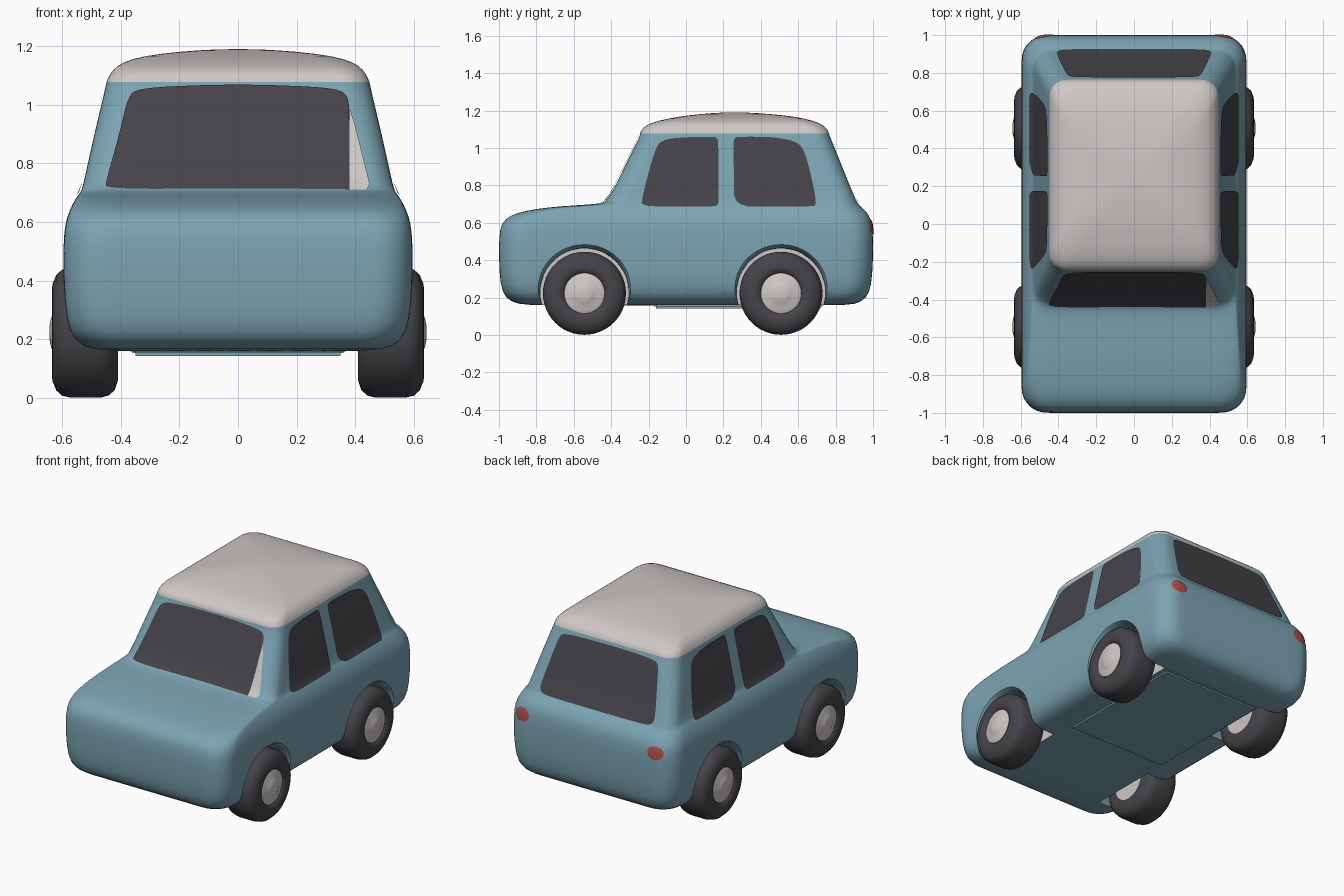
import bpy, bmesh, math
from mathutils import Vector
from mathutils.bvhtree import BVHTree

if "Cube" in bpy.data.objects:
    bpy.data.objects.remove(bpy.data.objects["Cube"])


def material(name, rgb):
    m = bpy.data.materials.new(name)
    m.diffuse_color = (*rgb, 1)
    m.use_nodes = True
    m.node_tree.nodes["Principled BSDF"].inputs["Base Color"].default_value = m.diffuse_color
    return m


BLUE = material("blue paint", (0.20, 0.37, 0.45))
WHITE = material("warm white", (0.62, 0.575, 0.56))
DARK = material("dark grey", (0.06, 0.057, 0.065))
RED = material("lamp red", (0.42, 0.075, 0.065))


def make_object(name, bm, mats, angle=40, recalc=True):
    if recalc:
        bmesh.ops.recalc_face_normals(bm, faces=bm.faces[:])
    me = bpy.data.meshes.new(name)
    bm.to_mesh(me)
    bm.free()
    for m in mats:
        me.materials.append(m)
    smooth(me, angle)
    ob = bpy.data.objects.new(name, me)
    bpy.context.collection.objects.link(ob)
    return ob


def smooth(me, angle):
    for p in me.polygons:
        p.use_smooth = True
    me.set_sharp_from_angle(angle=math.radians(angle))


def skin(bm, rings, mat=lambda i: 0):
    """Bridge equal-length closed rings of vertices."""
    for i, (a, b) in enumerate(zip(rings, rings[1:])):
        n = len(a)
        for k in range(n):
            f = bm.faces.new((a[k], a[(k + 1) % n], b[(k + 1) % n], b[k]))
            f.material_index = mat(i)


def lathe(bm, profile, cy, cz, side, mat=lambda i: 0, n=48, caps=(0, 0)):
    """Turn (x, radius) points about a sideways axle."""
    rings = [[bm.verts.new((side * x, cy + r * math.cos(2 * math.pi * k / n),
                            cz + r * math.sin(2 * math.pi * k / n))) for k in range(n)]
             for x, r in profile]
    skin(bm, rings, mat)
    for ring, c in zip((rings[0], rings[-1]), caps):
        bm.faces.new(ring).material_index = c


def rounded_rect(hw, yf, yb, r):
    pts = []
    r = min(r, hw * 0.6, (yb - yf) * 0.3)
    corners = [(hw - r, yb - r, 0), (-hw + r, yb - r, 90),
               (-hw + r, yf + r, 180), (hw - r, yf + r, 270)]
    for cx, cy, a0 in corners:
        for k in range(7):
            a = math.radians(a0 + 15 * k)
            pts.append(Vector((cx + r * math.cos(a), cy + r * math.sin(a))))
    out = []
    for i, p in enumerate(pts):
        out.append(p)
        if i % 7 == 6:                     # divide the straight stretch
            q = pts[(i + 1) % len(pts)]
            out += [p.lerp(q, t) for t in (0.05, 0.15, 0.35, 0.5, 0.65, 0.85, 0.95)]
    return out


# Body: stacked sections (height, half width, front y, back y, corner radius)
SECTIONS = [
    (.158, .40, -.80, .82, .12), (.163, .50, -.90, .91, .12), (.195, .56, -.965, .965, .13),
    (.26, .587, -.993, .992, .13), (.40, .596, -1.0, 1.0, .13), (.53, .596, -1.0, 1.0, .13),
    (.60, .589, -.987, .994, .13), (.64, .574, -.94, .978, .13), (.665, .562, -.86, .958, .13),
    (.684, .551, -.73, .937, .12), (.694, .543, -.58, .926, .11), (.702, .537, -.45, .918, .10),
    (.718, .53, -.422, .91, .09), (.80, .512, -.376, .875, .09), (.90, .490, -.328, .835, .09),
    (1.0, .466, -.277, .795, .09), (1.06, .452, -.248, .77, .09), (1.075, .45, -.246, .765, .09),
    (1.105, .438, -.238, .755, .09), (1.135, .412, -.19, .715, .09), (1.157, .365, -.10, .64, .09),
    (1.175, .27, .01, .53, .09), (1.187, .13, .14, .38, .06), (1.19, .04, .22, .30, .02)]
ROOF_START = 17
bm = bmesh.new()
rings = [[bm.verts.new((p.x, p.y, z)) for p in rounded_rect(hw, yf, yb, r)]
         for z, hw, yf, yb, r in SECTIONS]
skin(bm, rings, lambda i: 1 if i >= ROOF_START else 0)
bm.faces.new(rings[0])
bm.faces.new(rings[-1]).material_index = 1
body = make_object("body", bm, (BLUE, WHITE, DARK))
body.modifiers.new("round", 'SUBSURF').levels = 1

# Wheel arches cut with flared cylinders
AXLES = (-.543, .508)
HUB_Z = .223
bm = bmesh.new()
for cy in AXLES:
    for s in (-1, 1):
        lathe(bm, [(.37, .236), (.54, .238), (.585, .25), (.61, .266), (.8, .30)],
              cy, HUB_Z + .004, s, caps=(1, 0))
cutter = make_object("arch_cutter", bm, (BLUE, WHITE, DARK))
cutter.hide_render = True
cut = body.modifiers.new("arches", 'BOOLEAN')
cut.operation = 'DIFFERENCE'
cut.solver = 'EXACT'
cut.object = cutter
deps = bpy.context.evaluated_depsgraph_get()
mesh = bpy.data.meshes.new_from_object(body.evaluated_get(deps))
body.modifiers.clear()
body.data = mesh
smooth(mesh, 40)
bpy.data.objects.remove(cutter)

# Surface lookup used to lay thin plates on the body
bm = bmesh.new()
bm.from_mesh(mesh)
surface = BVHTree.FromBMesh(bm)
bm.free()


def chaikin(pts, times):
    for _ in range(times):
        nxt = []
        for p, q in zip(pts, pts[1:] + pts[:1]):
            nxt += [p.lerp(q, .25), p.lerp(q, .75)]
        pts = nxt
    return pts


def plate(name, outline, direction, mat, rounds=2):
    """Lay an outline (seen along direction) onto the body as a thin skin."""
    d = Vector(direction)
    pts = []
    raw = chaikin([Vector(p) for p in outline], rounds)
    for p, q in zip(raw, raw[1:] + raw[:1]):
        n = max(1, int((q - p).length / .03))
        pts += [p.lerp(q, k / n) for k in range(n)]
    c = sum(pts, Vector((0, 0))) / len(pts)
    bm = bmesh.new()

    def drop(p):
        o = Vector((0, p.x, p.y)) if d.x else Vector((p.x, 0, p.y))
        o -= d * 3
        hit = surface.ray_cast(o, d)[0]
        return bm.verts.new((hit if hit else o + d * 2) - d * .006)

    rings = [[drop(c.lerp(p, t)) for p in pts] for t in (1, .85, .7, .5, .3, .12)]
    skin(bm, rings)
    bm.faces.new(rings[-1])
    bmesh.ops.recalc_face_normals(bm, faces=bm.faces[:])
    bm.normal_update()
    if sum((f.normal.dot(d) for f in bm.faces)) > 0:
        bmesh.ops.reverse_faces(bm, faces=bm.faces[:])
    return make_object(name, bm, (mat,), 60, recalc=False)


# Side windows (y, z)
FRONT_WIN = [(-.238, .688), (-.04, .688), (.14, .688), (.17, .69), (.175, .73), (.175, .9),
             (.172, 1.03), (.165, 1.058), (.12, 1.06), (0, 1.058), (-.13, 1.045),
             (-.165, .99), (-.20, .87), (-.235, .73)]
REAR_WIN = [(.257, .688), (.45, .688), (.66, .688), (.695, .69), (.692, .74), (.665, .87),
            (.635, .98), (.60, 1.03), (.50, 1.055), (.40, 1.06), (.29, 1.06), (.255, 1.055),
            (.254, 1.0), (.256, .85)]
for s, tag in ((1, "right"), (-1, "left")):
    plate(tag + "_front_window", FRONT_WIN, (-s, 0, 0), DARK)
    plate(tag + "_rear_window", REAR_WIN, (-s, 0, 0), DARK)
    # Rear lamps
    lamp = [(s * .475 + .052 * math.cos(a * math.pi / 8), .575 + .042 * math.sin(a * math.pi / 8))
            for a in range(16)]
    plate(tag + "_tail_lamp", lamp, (0, -1, 0), RED, 0)

# Windscreen, with the pale strip at its right edge
plate("windscreen", [(-.452, .712), (0, .716), (.37, .712), (.38, .712), (.38, .72), (.38, .97),
                     (.376, 1.03), (.34, 1.055), (.2, 1.065), (0, 1.07), (-.2, 1.065),
                     (-.34, 1.055), (-.375, 1.03), (-.405, .90), (-.45, .74)], (0, 1, 0), DARK)
plate("windscreen_strip", [(.381, .712), (.44, .712), (.45, .73), (.425, .83), (.40, .93),
                           (.381, .99)], (0, 1, 0), WHITE, 0)

# Rear window
half = [(.30, .70), (.385, .705), (.41, .73), (.40, .80), (.365, .98), (.35, 1.04), (.31, 1.055),
        (.15, 1.062)]
plate("rear_window", half + [(-x, z) for x, z in reversed(half)], (0, -1, 0), DARK)

# Wheels
TYRE = [(.41, .12), (.41, .165), (.42, .195), (.44, .214), (.47, .222), (.57, .222), (.60, .215),
        (.62, .197), (.633, .165), (.635, .14), (.63, .118), (.618, .108)]
HUB = [(.60, .112), (.622, .108), (.63, .09), (.632, .06), (.637, .052), (.642, .03), (.643, .008)]
for cy, end in zip(AXLES, ("front", "rear")):
    for s, tag in ((1, "right"), (-1, "left")):
        bm = bmesh.new()
        lathe(bm, TYRE, cy, HUB_Z, s, caps=(1, 0))
        make_object(f"{end}_{tag}_tyre", bm, (DARK, WHITE))
        bm = bmesh.new()
        lathe(bm, HUB, cy, HUB_Z, s)
        make_object(f"{end}_{tag}_hub", bm, (WHITE,))

# Floor panel
bm = bmesh.new()
bmesh.ops.create_cube(bm, size=1)
for v in bm.verts:
    v.co = Vector((v.co.x * .72, .28 + v.co.y * .90, .16 + v.co.z * .034))
bmesh.ops.bevel(bm, geom=bm.edges[:], offset=.01, segments=2, affect='EDGES')
make_object("floor_panel", bm, (BLUE,))
